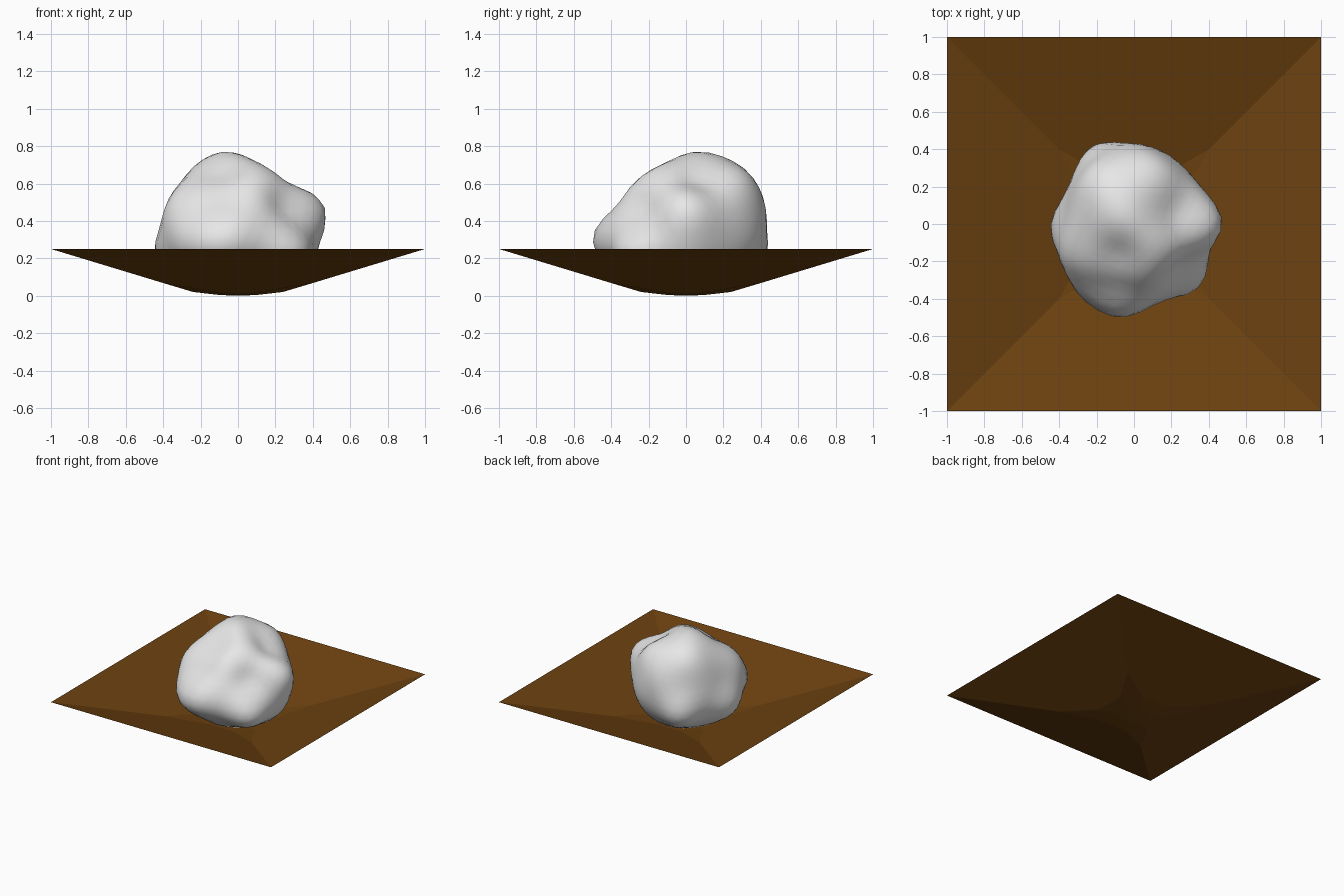
import bpy, bmesh, math
from mathutils import Vector

if "Cube" in bpy.data.objects:
    bpy.data.objects.remove(bpy.data.objects["Cube"], do_unlink=True)


def make_material(name, colour):
    mat = bpy.data.materials.new(name)
    mat.use_nodes = True
    mat.diffuse_color = colour
    mat.node_tree.nodes["Principled BSDF"].inputs["Base Color"].default_value = colour
    return mat


def make_object(name, bm, mat, smooth):
    bmesh.ops.recalc_face_normals(bm, faces=bm.faces)
    for face in bm.faces:
        face.smooth = smooth
    mesh = bpy.data.meshes.new(name)
    bm.to_mesh(mesh)
    bm.free()
    mesh.materials.append(mat)
    obj = bpy.data.objects.new(name, mesh)
    bpy.context.collection.objects.link(obj)
    return obj


def quarter_turn(point, turns):
    x, y, z = point
    for _ in range(turns):
        x, y = -y, x
    return (x, y, z)


earth = make_material("earth brown", (0.15, 0.053, 0.005, 1))
stone = make_material("stone grey", (0.8, 0.8, 0.8, 1))

# Shallow square pit, built as one quarter repeated four times
bm = bmesh.new()
centre = bm.verts.new((0, 0, 0))
quarter = {
    "rim": (1, 1, 0.25), "fold": (0.4, 0.4, 0.068),
    "side_a": (0.24, 0.12, 0.02), "side_b": (0.12, 0.24, 0.02),
    "floor_a": (0.1, 0.05, 0.004), "floor_b": (0.05, 0.1, 0.004),
}
quarters = [{k: bm.verts.new(quarter_turn(p, i)) for k, p in quarter.items()}
            for i in range(4)]
for i, q in enumerate(quarters):
    n = quarters[(i + 1) % 4]
    # Sloping side, folded corner, then the flat floor
    bm.faces.new((q["rim"], n["rim"], n["fold"], n["side_a"], q["side_b"], q["fold"]))
    bm.faces.new((q["fold"], q["side_b"], q["side_a"]))
    bm.faces.new((q["side_a"], q["side_b"], q["floor_b"], q["floor_a"]))
    bm.faces.new((q["side_b"], n["side_a"], n["floor_a"], q["floor_b"]))
    bm.faces.new((q["floor_a"], q["floor_b"], centre))
    bm.faces.new((q["floor_b"], n["floor_a"], centre))
for face in bm.faces:
    face.normal_update()
pit = make_object("pit", bm, earth, False)
if sum(p.normal.z for p in pit.data.polygons) < 0:
    pit.data.flip_normals()

# Boulder: a sphere pulled through a few bumps and dents
CORE = Vector((0, 0, 0.35))
BUMPS = [
    (-0.06, 0.08, 0.77), (0.1, 0.1, 0.7), (-0.2, 0.28, 0.67), (0.12, 0.3, 0.66),
    (0.23, 0.05, 0.6), (0.46, 0.0, 0.48), (0.36, 0.2, 0.38), (0.39, -0.2, 0.3),
    (0.35, -0.33, 0.2), (0.24, -0.22, 0.46), (-0.08, -0.16, 0.64), (-0.08, -0.35, 0.49),
    (-0.08, -0.5, 0.3), (0.12, -0.42, 0.24), (-0.29, -0.38, 0.26), (-0.37, -0.2, 0.48),
    (-0.29, 0.02, 0.63), (-0.38, 0.05, 0.42), (-0.44, -0.02, 0.2), (-0.34, 0.22, 0.25),
    (-0.22, 0.41, 0.2), (-0.02, 0.42, 0.5), (0.13, 0.39, 0.27), (0.27, 0.26, 0.2),
    (0.41, 0.0, 0.2), (0, 0, 0.03), (0.2, -0.2, 0.06), (-0.2, -0.2, 0.06),
    (-0.2, 0.2, 0.06), (0.2, 0.2, 0.06),
]
BASE, SHARP = 0.4, 14
offsets = [Vector(p) - CORE for p in BUMPS]
targets = [(o.normalized(), o.length) for o in offsets]
weights = [0.0] * len(targets)


def radius(direction):
    return BASE + sum(w * math.exp(SHARP * (direction.dot(d) - 1))
                      for w, (d, _) in zip(weights, targets))


# Settle the bump strengths so the surface passes through each point
for _ in range(30):
    for i, (d, length) in enumerate(targets):
        weights[i] += length - radius(d)

bm = bmesh.new()
bmesh.ops.create_icosphere(bm, subdivisions=4, radius=1)
for v in bm.verts:
    d = v.co.normalized()
    v.co = CORE + d * radius(d)
    v.co.z = max(v.co.z, 0.02)
make_object("boulder", bm, stone, True)
